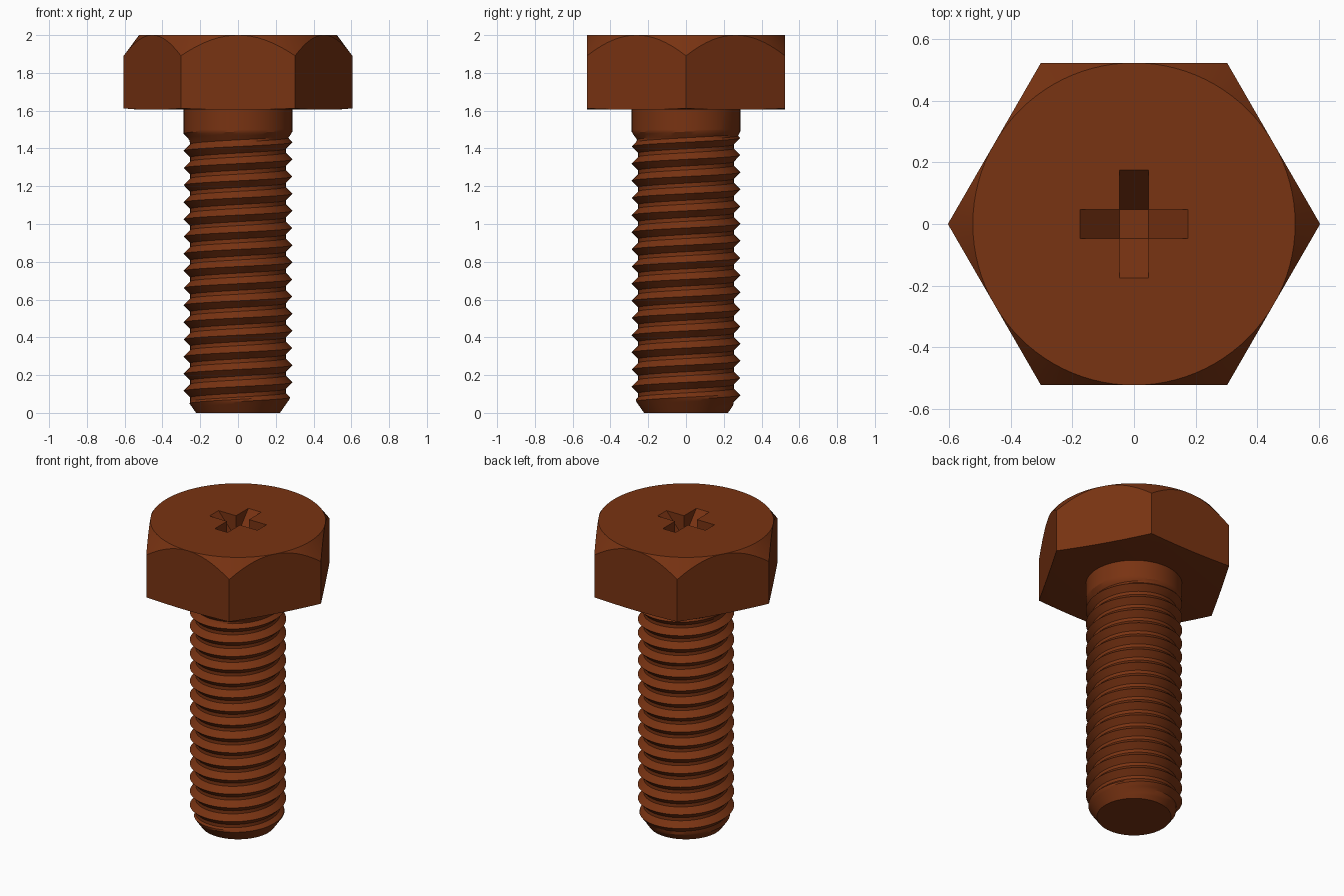
import bpy, bmesh, math

if "Cube" in bpy.data.objects:
    bpy.data.objects.remove(bpy.data.objects["Cube"])

rust = bpy.data.materials.new("rust_brown")
rust.diffuse_color = (0.19, 0.033, 0.006, 1)
rust.use_nodes = True
rust.node_tree.nodes["Principled BSDF"].inputs["Base Color"].default_value = rust.diffuse_color


def make_object(name, bm):
    bmesh.ops.remove_doubles(bm, verts=bm.verts, dist=1e-5)
    bmesh.ops.dissolve_degenerate(bm, dist=1e-5, edges=bm.edges)
    bmesh.ops.recalc_face_normals(bm, faces=bm.faces)
    mesh = bpy.data.meshes.new(name)
    bm.to_mesh(mesh)
    bm.free()
    mesh.materials.append(rust)
    ob = bpy.data.objects.new(name, mesh)
    bpy.context.collection.objects.link(ob)
    return ob


def activate(ob):
    bpy.ops.object.select_all(action='DESELECT')
    ob.select_set(True)
    bpy.context.view_layer.objects.active = ob


def loft(rings):
    """Closed solid through rings of equal point count, capped at both ends."""
    bm = bmesh.new()
    rows = [[bm.verts.new(p) for p in ring] for ring in rings]
    n = len(rows[0])
    for a, b in zip(rows, rows[1:]):
        for i in range(n):
            j = (i + 1) % n
            bm.faces.new((a[i], a[j], b[j], b[i]))
    bm.faces.new(rows[0])
    bm.faces.new(rows[-1])
    return bm


# Hexagonal head: hexagon trimmed by a cone on top and a slight one below
APOTHEM, TOP, UNDER, SEG = 0.524, 2.0, 1.605, 96
disc_low, hex_low, hex_high, disc_high = [], [], [], []
for i in range(SEG):
    a = math.tau * i / SEG
    off = (a % (math.pi / 3)) - math.pi / 6
    r = APOTHEM / math.cos(off)
    c, s = math.cos(a), math.sin(a)
    disc_low.append((APOTHEM * c, APOTHEM * s, UNDER))
    hex_low.append((r * c, r * s, UNDER + (r - APOTHEM) * 0.09))
    hex_high.append((r * c, r * s, TOP - (r - APOTHEM) * 1.35))
    disc_high.append((APOTHEM * c, APOTHEM * s, TOP))
head = make_object("hex_head", loft([disc_low, hex_low, hex_high, disc_high]))

# Cross recess: two crossing slots with sloping ends
HALF, REACH, DEPTH, RISE = 0.047, 0.175, 0.15, 0.05
grow = (REACH - HALF) * RISE / DEPTH
profile = [(-REACH - grow, TOP + RISE), (-HALF, TOP - DEPTH),
           (HALF, TOP - DEPTH), (REACH + grow, TOP + RISE)]
for turned in (False, True):
    rings = [[(w, u, z) if turned else (u, w, z) for u, z in profile]
             for w in (-HALF, HALF)]
    cutter = make_object("slot_cutter", loft(rings))
    cutter.hide_render = True
    mod = head.modifiers.new("slot", 'BOOLEAN')
    mod.operation, mod.solver, mod.object = 'DIFFERENCE', 'EXACT', cutter
    activate(head)
    bpy.ops.object.modifier_apply(modifier=mod.name)
    bpy.data.objects.remove(cutter)

# Threaded shank: helical grid, right-handed, sharp crests and flat roots
PITCH, PHASE, CREST, ROOT, FLANK = 0.0908, 0.071, 0.288, 0.253, 0.035
Z_END, N = 1.50, 64
stations = [0, FLANK / 3, FLANK * 2 / 3, FLANK, PITCH - FLANK,
            PITCH - FLANK * 2 / 3, PITCH - FLANK / 3]


def radius(z, t):
    d = min(t, PITCH - t)
    r = max(ROOT, CREST - d * (CREST - ROOT) / FLANK)
    r = max(r, CREST - max(0, 1.487 - z) * 0.7)   # run-out under the head
    return min(r, 0.222 + 0.7 * z)                # chamfered tip


def point(k, t, j):
    a = math.tau * j / N
    z = PHASE + (k + j / N) * PITCH + t
    z = min(max(z, 0), Z_END)
    r = radius(z, t) if 0 < z < Z_END else (0.222 if z == 0 else CREST)
    return (r * math.cos(a), r * math.sin(a), z)


bm = bmesh.new()
levels = [(k, t) for k in range(-3, 18) for t in stations]
cols = [[bm.verts.new(point(k, t, j)) for k, t in levels] for j in range(N + 1)]
for a, b in zip(cols, cols[1:]):
    for i in range(len(levels) - 1):
        if a[i].co.z == a[i + 1].co.z and b[i].co.z == b[i + 1].co.z:
            continue
        bm.faces.new((a[i], b[i], b[i + 1], a[i + 1]))
for v in [v for v in bm.verts if not v.link_faces]:
    bm.verts.remove(v)
bmesh.ops.remove_doubles(bm, verts=bm.verts, dist=1e-5)

# Plain neck up into the head, and the flat tip
rim = [e for e in bm.edges if e.is_boundary and all(v.co.z > Z_END - 1e-4 for v in e.verts)]
out = bmesh.ops.extrude_edge_only(bm, edges=rim)["geom"]
for v in out:
    if isinstance(v, bmesh.types.BMVert):
        v.co.z = 1.612
tip = [e for e in bm.edges if e.is_boundary and all(v.co.z < 1e-4 for v in e.verts)]
bmesh.ops.contextual_create(bm, geom=tip)
shank = make_object("threaded_shank", bm)

for ob in (head, shank):
    activate(ob)
    bpy.ops.object.shade_smooth_by_angle(angle=math.radians(28))
